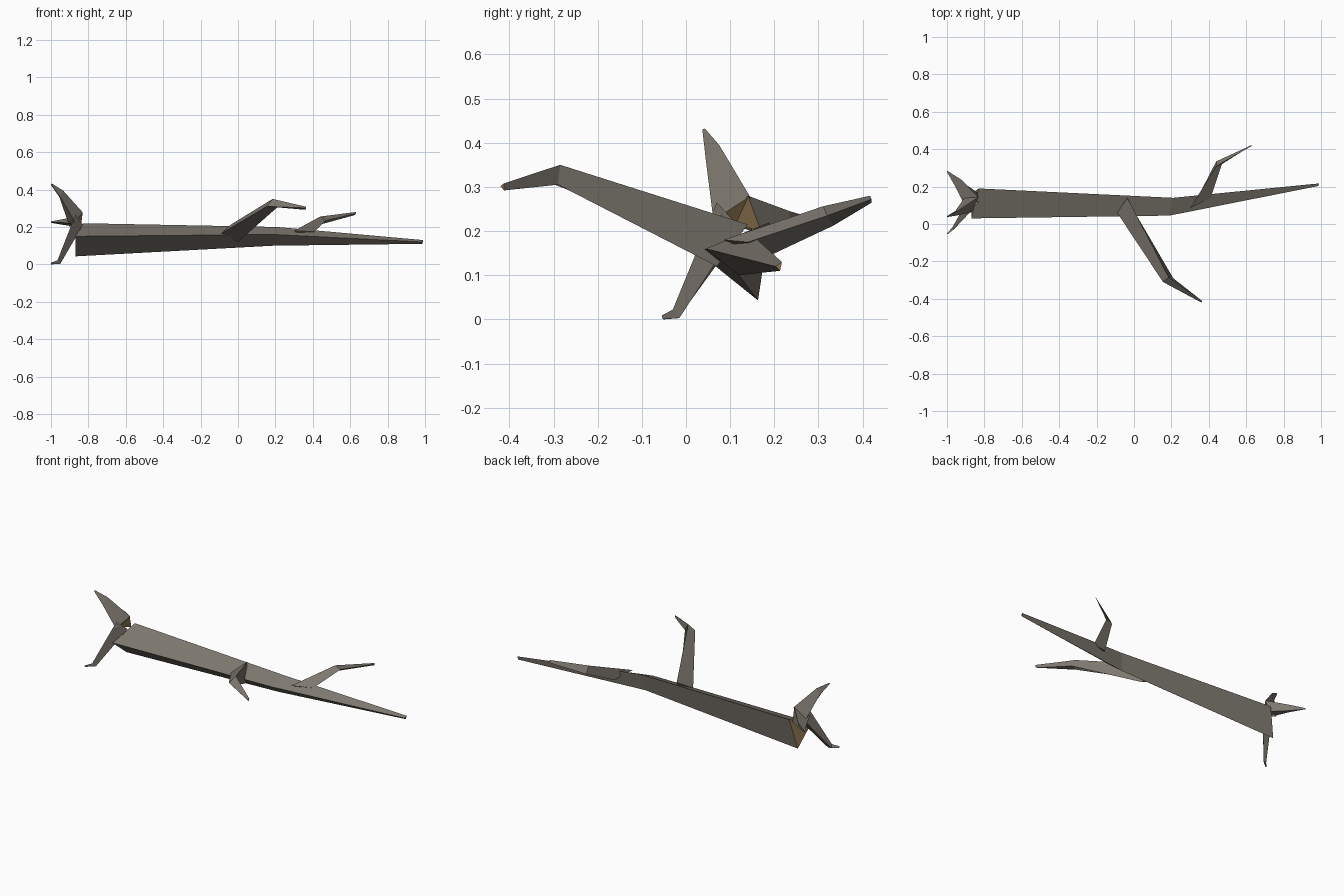
import bpy, bmesh
from mathutils import Vector

cube = bpy.data.objects.get("Cube")
if cube:
    bpy.data.objects.remove(cube)


def material(name, rgb):
    m = bpy.data.materials.new(name)
    m.use_nodes = True
    m.diffuse_color = (*rgb, 1)
    m.node_tree.nodes["Principled BSDF"].inputs["Base Color"].default_value = (*rgb, 1)
    return m


bark = material("grey_bark", (0.21, 0.19, 0.16))
wood = material("cut_wood", (0.34, 0.22, 0.11))


def limb(name, *sections):
    """Loft triangular sections into a limb with bare wood on both ends."""
    bm = bmesh.new()
    rings = [[bm.verts.new(Vector(p)) for p in section] for section in sections]
    for a, b in zip(rings, rings[1:]):
        for i in range(3):
            j = (i + 1) % 3
            bm.faces.new((a[i], a[j], b[j], b[i]))
    for ring in (rings[0], rings[-1]):
        bm.faces.new(ring).material_index = 1
    bmesh.ops.recalc_face_normals(bm, faces=bm.faces)
    mesh = bpy.data.meshes.new(name)
    bm.to_mesh(mesh)
    bm.free()
    mesh.materials.append(bark)
    mesh.materials.append(wood)
    obj = bpy.data.objects.new(name, mesh)
    bpy.context.collection.objects.link(obj)
    return obj


# Long tapering trunk, bent past the middle
limb("trunk",
     [(-.87, .03, .15), (-.87, .163, .043), (-.83, .19, .22)],
     [(.19, .045, .16), (.19, .12, .10), (.21, .14, .20)],
     [(.985, .203, .12), (.985, .213, .11), (.99, .217, .13)])

# Bent side branches
limb("front_branch",
     [(-.035, .14, .215), (-.09, .06, .165), (0, .07, .12)],
     [(.185, -.285, .35), (.155, -.31, .31), (.21, -.29, .305)],
     [(.365, -.412, .308), (.36, -.42, .302), (.36, -.412, .292)])
limb("back_branch",
     [(.30, .085, .18), (.41, .14, .175), (.36, .18, .14)],
     [(.44, .31, .256), (.47, .32, .235), (.44, .335, .213)],
     [(.63, .417, .28), (.63, .42, .272), (.625, .42, .264)])

# Three splayed roots at the broken end
limb("upper_root",
     [(-.83, .145, .278), (-.87, .062, .225), (-.90, .15, .20)],
     [(-.935, .075, .395), (-.95, .045, .36), (-.955, .07, .36)],
     [(-.995, .043, .432), (-1, .037, .43), (-1, .042, .425)])
limb("back_root",
     [(-.83, .14, .28), (-.84, .17, .20), (-.90, .09, .22)],
     [(-.92, .235, .245), (-.925, .23, .21), (-.955, .20, .225)],
     [(-1, .285, .23), (-1, .285, .222), (-1, .278, .225)])
limb("lower_root",
     [(-.87, .07, .265), (-.83, .12, .21), (-.90, .11, .18)],
     [(-.965, -.03, .022), (-.95, -.015, .003), (-.97, -.017, .004)],
     [(-1, -.055, .009), (-.995, -.053, .001), (-1, -.05, 0)])
